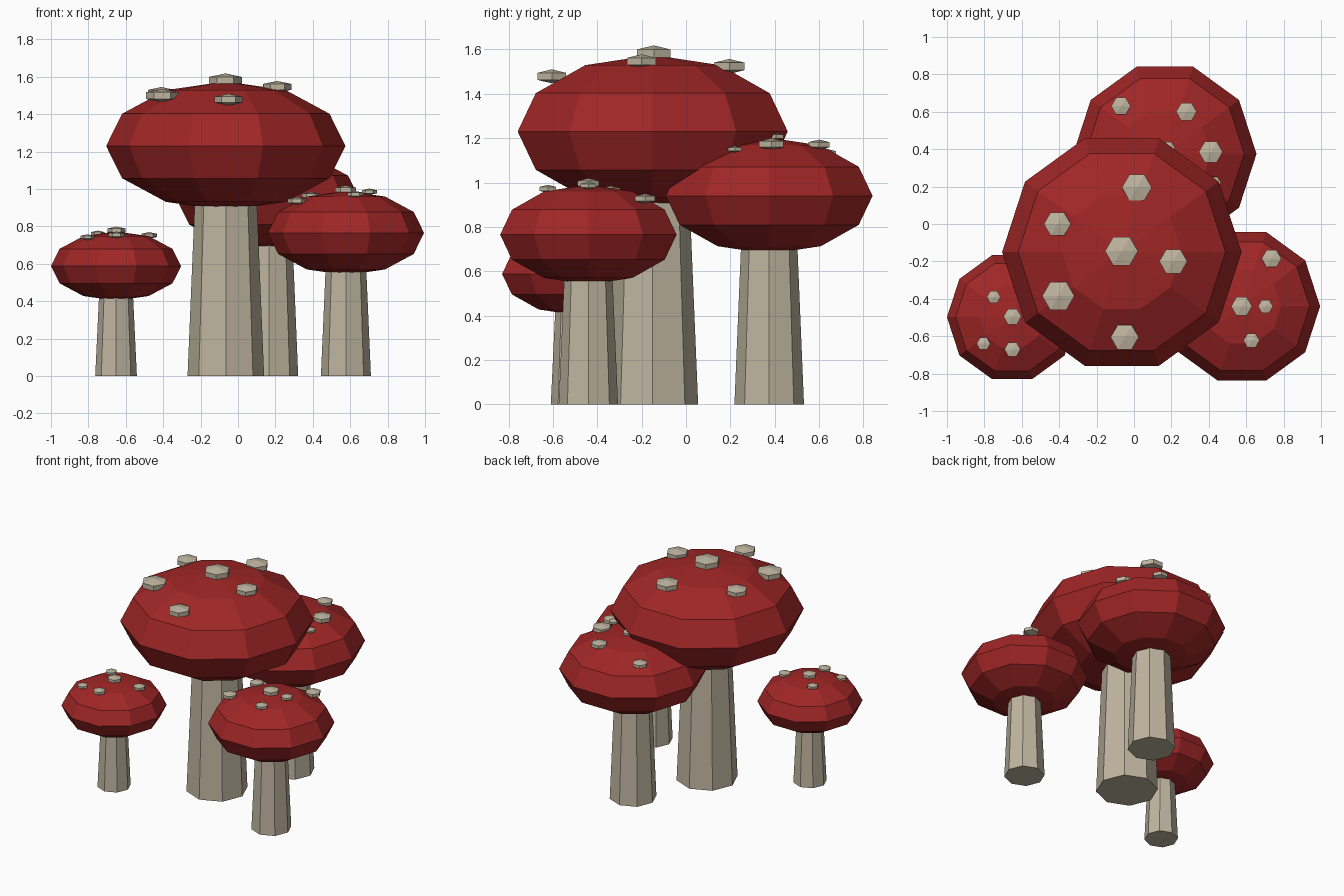
import bpy, bmesh
from math import sin, cos, pi, radians, sqrt

cube = bpy.data.objects.get("Cube")
if cube:
    bpy.data.objects.remove(cube)


def material(name, color):
    mat = bpy.data.materials.new(name)
    mat.use_nodes = True
    mat.diffuse_color = (*color, 1)
    node = next(n for n in mat.node_tree.nodes if n.type == 'BSDF_PRINCIPLED')
    node.inputs["Base Color"].default_value = (*color, 1)
    return mat


RED = material("cap_red", (0.35, 0.019, 0.019))
CREAM = material("stem_cream", (0.52, 0.46, 0.35))


def lathe(bm, profile, sides, center):
    """Spin (radius, height) points round z; radius 0 makes a pole."""
    cx, cy, cz = center
    rings = []
    for r, z in profile:
        count = sides if r > 0 else 1
        rings.append([bm.verts.new((cx + r * cos(2 * pi * i / sides),
                                    cy + r * sin(2 * pi * i / sides), cz + z))
                      for i in range(count)])
    for low, high in zip(rings, rings[1:]):
        for i in range(sides):
            j = (i + 1) % sides
            if len(low) == 1:
                bm.faces.new((low[0], high[j], high[i]))
            elif len(high) == 1:
                bm.faces.new((low[i], low[j], high[0]))
            else:
                bm.faces.new((low[i], low[j], high[j], high[i]))
    # flat end caps
    if len(rings[0]) > 1:
        bm.faces.new(rings[0][::-1])
    if len(rings[-1]) > 1:
        bm.faces.new(rings[-1])


def finish(name, bm, mat):
    mesh = bpy.data.meshes.new(name)
    bm.to_mesh(mesh)
    bm.free()
    mesh.materials.append(mat)
    obj = bpy.data.objects.new(name, mesh)
    bpy.context.collection.objects.link(obj)


def ball(radius, height, step):
    """Profile of a squashed ball with a ring every step degrees."""
    inner = [radians(a) for a in range(step - 90, 90, step)]
    return ([(0, -height)] + [(radius * cos(a), height * sin(a)) for a in inner]
            + [(0, height)])


def mushroom(name, x, y, mid, radius, half, spots):
    # tapered eight-sided stem ending inside the cap
    bm = bmesh.new()
    foot = radius * 0.32
    lathe(bm, [(foot, 0), (foot * 0.75, mid)], 8, (x, y, 0))
    finish(name + "_stem", bm, CREAM)
    # ten-sided cap
    bm = bmesh.new()
    lathe(bm, ball(radius, half, 30), 10, (x, y, mid))
    finish(name + "_cap", bm, RED)
    # upright six-sided spots resting on the cap
    bm = bmesh.new()
    for sx, sy, size in spots:
        d2 = ((sx - x) ** 2 + (sy - y) ** 2) / radius ** 2
        z = mid + half * sqrt(1 - d2) + 0.006
        lathe(bm, ball(size / cos(pi / 6), size * 0.42, 60), 6, (sx, sy, z))
    finish(name + "_spots", bm, CREAM)


mushroom("large_mushroom", -0.065, -0.15, 1.23, 0.64, 0.345, [
    (-0.067, -0.145, 0.088), (0.015, 0.195, 0.08), (-0.41, 0, 0.072),
    (-0.405, -0.385, 0.086), (0.21, -0.2, 0.075), (-0.05, -0.605, 0.075)])
mushroom("back_mushroom", 0.165, 0.375, 0.94, 0.49, 0.262, [
    (-0.07, 0.63, 0.052), (0.28, 0.6, 0.055), (0.41, 0.385, 0.064),
    (0.18, 0.405, 0.04), (0.43, 0.22, 0.035)])
mushroom("left_mushroom", 0.577, -0.44, 0.765, 0.418, 0.225, [
    (0.575, -0.44, 0.056), (0.703, -0.44, 0.04), (0.735, -0.185, 0.053),
    (0.628, -0.623, 0.043), (0.315, -0.545, 0.05), (0.39, -0.34, 0.048)])
mushroom("small_mushroom", -0.652, -0.498, 0.588, 0.348, 0.185, [
    (-0.65, -0.495, 0.048), (-0.75, -0.39, 0.037), (-0.805, -0.64, 0.037),
    (-0.65, -0.67, 0.043), (-0.475, -0.46, 0.042)])
